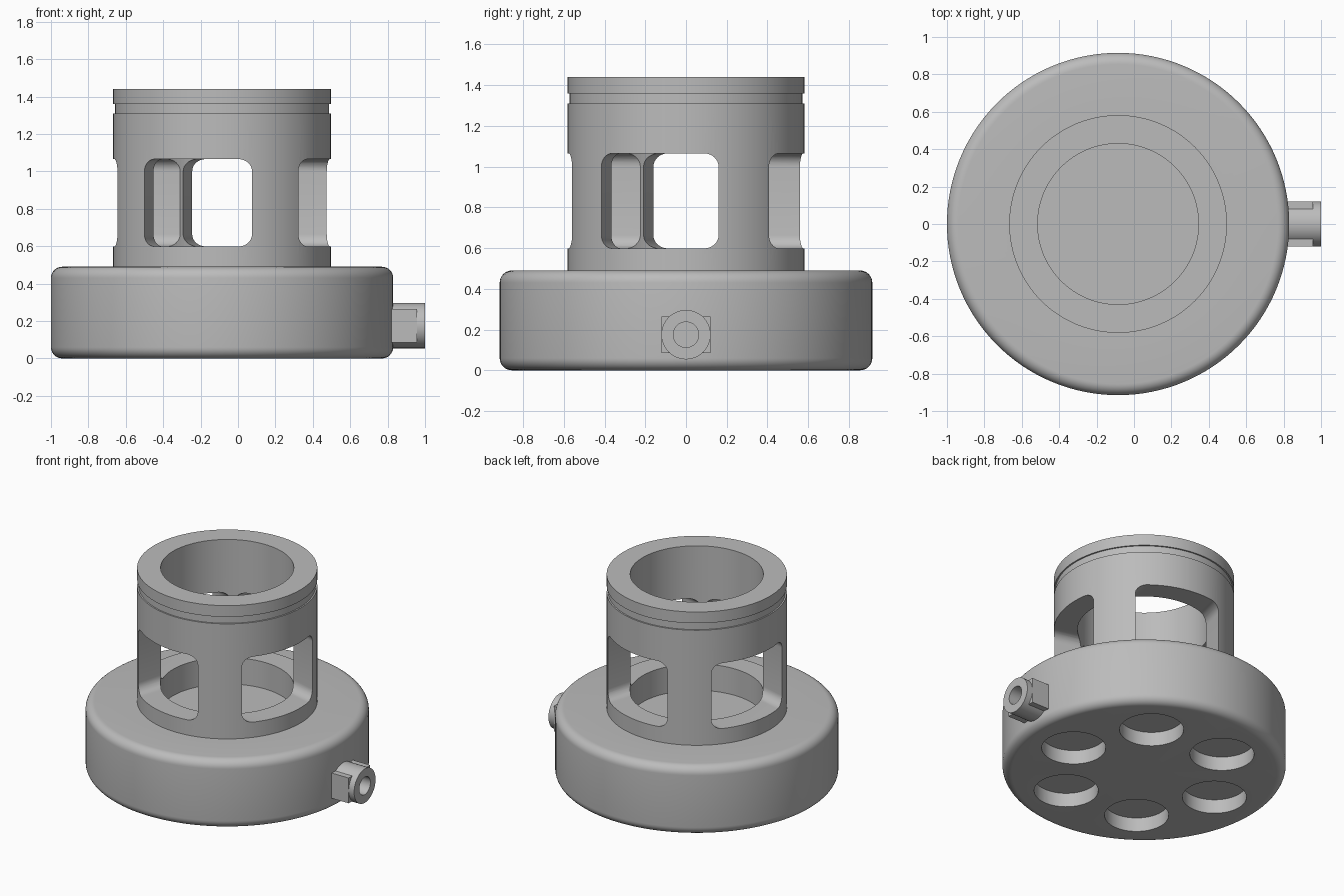
import bpy, bmesh, math
from mathutils import Matrix, Vector

CX = -0.085          # axis of the round body
SEGMENTS = 128

if "Cube" in bpy.data.objects:
    bpy.data.objects.remove(bpy.data.objects["Cube"], do_unlink=True)

grey = bpy.data.materials.new("machined grey")
grey.use_nodes = True
COLOUR = (0.5, 0.5, 0.5, 1)
grey.diffuse_color = COLOUR
grey.node_tree.nodes["Principled BSDF"].inputs["Base Color"].default_value = COLOUR


def add_object(name, bm):
    bmesh.ops.recalc_face_normals(bm, faces=bm.faces)
    mesh = bpy.data.meshes.new(name)
    bm.to_mesh(mesh)
    bm.free()
    mesh.materials.append(grey)
    obj = bpy.data.objects.new(name, mesh)
    bpy.context.collection.objects.link(obj)
    return obj


def fillet(cx, cz, radius, start, steps=8):
    """Quarter-round profile points, turning anticlockwise from start degrees."""
    angles = [math.radians(start + 90 * i / steps) for i in range(steps + 1)]
    return [(cx + radius * math.cos(a), cz + radius * math.sin(a)) for a in angles]


def lathe(name, profile):
    bm = bmesh.new()
    verts = [bm.verts.new((r, 0, z)) for r, z in profile]
    edges = [bm.edges.new(pair) for pair in zip(verts, verts[1:])]
    bmesh.ops.spin(bm, geom=verts + edges, cent=(0, 0, 0), axis=(0, 0, 1),
                   angle=math.tau, steps=SEGMENTS, use_merge=False)
    bmesh.ops.remove_doubles(bm, verts=bm.verts, dist=1e-5)
    bmesh.ops.translate(bm, verts=bm.verts, vec=(CX, 0, 0))
    return add_object(name, bm)


def cylinder(name, radius, depth, centre, axis="Z", segments=64):
    bm = bmesh.new()
    turn = Matrix.Rotation(math.pi / 2, 4, "Y") if axis == "X" else Matrix()
    bmesh.ops.create_cone(bm, cap_ends=True, segments=segments, radius1=radius,
                          radius2=radius, depth=depth,
                          matrix=Matrix.Translation(centre) @ turn)
    return add_object(name, bm)


def box(name, size, centre, angle=0, rounding=0):
    """Box whose long x edges can be rounded, turned about z."""
    bm = bmesh.new()
    bmesh.ops.create_cube(bm, size=1, matrix=Matrix.Diagonal((*size, 1)))
    if rounding:
        long_edges = [e for e in bm.edges
                      if abs(e.verts[0].co.x - e.verts[1].co.x) > 0.1]
        bmesh.ops.bevel(bm, geom=long_edges, offset=rounding, segments=8,
                        profile=0.5, affect="EDGES")
    bm.transform(Matrix.Translation(centre)
                 @ Matrix.Rotation(math.radians(angle), 4, "Z"))
    return add_object(name, bm)


def combine(target, other, operation):
    mod = target.modifiers.new("combine", "BOOLEAN")
    mod.operation, mod.solver, mod.object = operation, "EXACT", other
    bpy.context.view_layer.objects.active = target
    bpy.ops.object.modifier_apply(modifier=mod.name)
    bpy.data.objects.remove(other, do_unlink=True)


# Round base and collar, turned as one piece with a blind bore and a groove
R, TOP, EDGE = 0.915, 0.49, 0.06
profile = [(0, 0)]
profile += fillet(R - EDGE, EDGE, EDGE, -90)
profile += fillet(R - EDGE, TOP - EDGE, EDGE, 0)
profile += [(0.582, TOP), (0.582, 1.31), (0.572, 1.31), (0.572, 1.36),
            (0.582, 1.36), (0.582, 1.44), (0.43, 1.44), (0.43, 0.41), (0, 0.41)]
body = lathe("base_and_collar", profile)

# Four collar windows, cut by two crossing rounded bars
for angle in (-14.8, 75.2):
    combine(body, box("window_cutter", (1.6, 0.595, 0.467), (CX, 0, 0.832),
                      angle, 0.065), "DIFFERENCE")

# Six blind pockets under the base
for i in range(6):
    a = math.radians(60 * i - 5)
    centre = Vector((CX + 0.555 * math.cos(a), 0.555 * math.sin(a), 0))
    combine(body, cylinder("pocket_cutter", 0.207, 0.2, centre), "DIFFERENCE")

# Side port: round boss with a square collar and a bored end
port = cylinder("side_port", 0.121, 0.22, (0.89, 0, 0.175), "X")
combine(port, box("port_flats", (0.165, 0.242, 0.18), (0.875, 0, 0.175)), "UNION")
combine(port, cylinder("port_bore", 0.0625, 0.34, (1, 0, 0.175), "X"), "DIFFERENCE")

for obj in (body, port):
    bpy.ops.object.select_all(action="DESELECT")
    obj.select_set(True)
    bpy.context.view_layer.objects.active = obj
    bpy.ops.object.shade_smooth_by_angle(angle=math.radians(25))
